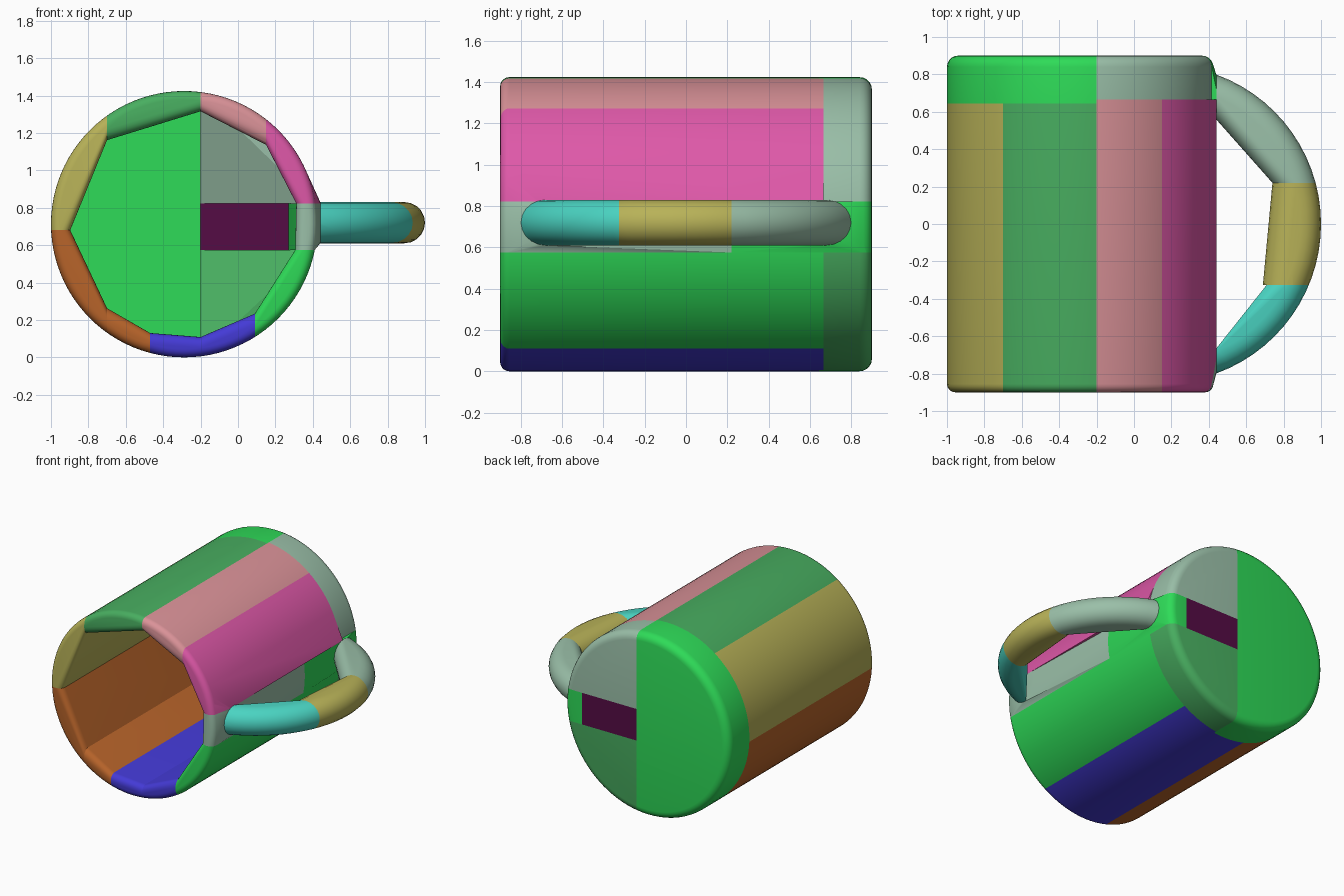
import bpy, bmesh, math
from mathutils import Vector

cube = bpy.data.objects.get("Cube")
if cube:
    bpy.data.objects.remove(cube, do_unlink=True)

BODY = Vector((-0.288, 0, 0.712))
R_OUT, R_IN, END = 0.712, 0.61, 0.9
ARC = Vector((0.15, 0, 0.72))
ARC_R, TUBE_R = 0.74, 0.11
ROOT = 0.44            # where the handle meets the cup
SPLIT = -0.2           # main vertical split
LOW, HIGH = 0.575, 0.822
FLOOR_L, FLOOR_R = 0.645, 0.665


def linear(hexa):
    vals = [int(hexa[i:i + 2], 16) / 255 for i in (0, 2, 4)]
    return [v / 12.92 if v < 0.04045 else ((v + 0.055) / 1.055) ** 2.4 for v in vals] + [1]


def material(name, hexa):
    mat = bpy.data.materials.new(name)
    mat.use_nodes = True
    mat.diffuse_color = linear(hexa)
    mat.node_tree.nodes["Principled BSDF"].inputs["Base Color"].default_value = linear(hexa)
    return mat


MATS = {name: material(name, h) for name, h in {
    "bright green": "2EDB58", "sage": "9ABFA8", "mid green": "48AE60",
    "pink": "DA9298", "magenta": "DE58A8", "olive": "B8B258",
    "brown": "B8642A", "blue": "443AD6", "cyan": "4AD4C2", "dark purple": "550C45"}.items()}


def fillet(r, y, rad, start, steps=5):
    """Quarter circle about (r, y), from the given angle."""
    return [(r + rad * math.cos(start + i * math.pi / 2 / steps),
             y + rad * math.sin(start + i * math.pi / 2 / steps)) for i in range(steps + 1)]


def revolve(points, axis, centre, steps):
    """Spin a closed profile, given as points, into a ring."""
    bm = bmesh.new()
    face = bm.faces.new([bm.verts.new(p) for p in points])
    edges = list(face.edges)
    bmesh.ops.delete(bm, geom=[face], context='FACES_ONLY')
    bmesh.ops.spin(bm, geom=edges, cent=centre, axis=axis, angle=math.tau,
                   steps=steps, use_merge=True)
    bmesh.ops.remove_doubles(bm, verts=bm.verts[:], dist=1e-5)
    return bm


def turned(profile):
    return revolve([BODY + Vector((r, y, 0)) for r, y in profile], (0, 1, 0), BODY, 96)


# Rounded wall, solid floor disc and handle ring, all cut into pieces below
LIP, EDGE = 0.045, 0.06
WALL = turned(fillet(R_IN + LIP, -END + LIP, LIP, math.pi)
              + fillet(R_OUT - LIP, -END + LIP, LIP, -math.pi / 2)
              + [(R_OUT, FLOOR_R), (R_IN, FLOOR_R)])
FLOOR = turned([(0, FLOOR_L), (R_OUT, FLOOR_L)]
               + fillet(R_OUT - EDGE, END - EDGE, EDGE, 0) + [(0, END)])
RING = revolve([ARC + Vector((ARC_R + TUBE_R * math.cos(a), 0, TUBE_R * math.sin(a)))
                for a in [i * math.tau / 20 for i in range(20)]], (0, 0, 1), ARC, 72)


def cut(source, x=(), y=(), z=(), slant=None):
    """Points of a source kept between the (low, high) limits on each axis."""
    bm = source.copy()
    planes = []
    for axis, limits in enumerate((x, y, z)):
        for side, value in zip((-1, 1), limits):
            if value is not None:
                normal = Vector((0, 0, 0))
                normal[axis] = side
                planes.append((normal * side * value, normal))
    if slant:
        planes.append(slant)
    for co, no in planes:
        bmesh.ops.bisect_plane(bm, geom=bm.verts[:] + bm.edges[:] + bm.faces[:],
                               plane_co=co, plane_no=no, clear_outer=True)
    points = [v.co.copy() for v in bm.verts]
    bm.free()
    return points


def piece(name, colour, *clouds):
    """Convex solid around the given points."""
    bm = bmesh.new()
    for cloud in clouds:
        for p in cloud:
            bm.verts.new(p)
    bmesh.ops.remove_doubles(bm, verts=bm.verts[:], dist=1e-4)
    bmesh.ops.convex_hull(bm, input=bm.verts[:])
    bmesh.ops.delete(bm, geom=[v for v in bm.verts if not v.link_faces], context='VERTS')
    bmesh.ops.dissolve_limit(bm, angle_limit=0.01, verts=bm.verts[:], edges=bm.edges[:])
    bmesh.ops.recalc_face_normals(bm, faces=bm.faces[:])
    mesh = bpy.data.meshes.new(name)
    bm.to_mesh(mesh)
    bm.free()
    mesh.materials.append(MATS[colour])
    obj = bpy.data.objects.new(name, mesh)
    bpy.context.collection.objects.link(obj)
    parts.append(obj)


parts = []
MID = BODY.z
LEFT, FOOT, SIDE = -0.7, -0.47, 0.68
L, R = (None, FLOOR_L), (None, FLOOR_R)
REAR = 0.22

# Wall staves, clockwise from the top
piece("wall_top_right", "pink", cut(WALL, (SPLIT, 0.15), R, (MID, None)))
piece("wall_upper_right", "magenta", cut(WALL, (0.15, None), R, (HIGH, None)),
      cut(RING, (0.38, ROOT), (None, FLOOR_R), (HIGH, None)))
piece("wall_right_front", "sage", cut(WALL, (0, None), (None, REAR), (LOW, HIGH)),
      cut(RING, (0.38, ROOT), (None, REAR), (LOW, HIGH)))
piece("wall_right_rear", "bright green", cut(WALL, (0, None), (REAR, None), (LOW, HIGH)),
      cut(FLOOR, (0.27, None), (FLOOR_R, None), (LOW, HIGH)),
      cut(RING, (0.38, ROOT), (REAR, None), (LOW, HIGH)))
piece("wall_lower_right", "bright green", cut(WALL, (0.09, None), R, (None, LOW)))
piece("wall_bottom_right", "blue", cut(WALL, (SPLIT, 0.09), R, (None, MID)))
piece("wall_bottom_left", "blue", cut(WALL, (FOOT, SPLIT), L, (None, MID)))
piece("wall_lower_left", "brown", cut(WALL, (LEFT, FOOT), L, (None, MID)))
piece("wall_left_low", "brown", cut(WALL, (None, LEFT), L, (None, SIDE)))
piece("wall_left_high", "olive", cut(WALL, (None, LEFT), L, (SIDE, None)))
piece("wall_top_left", "mid green", cut(WALL, (LEFT, SPLIT), L, (MID, None)))

# Closed end of the cup
BACK = (FLOOR_R, None)
piece("end_left", "bright green", cut(FLOOR, (None, SPLIT)))
piece("end_upper_right", "sage", cut(FLOOR, (SPLIT, None), BACK, (HIGH, None)))
piece("end_lower_right", "mid green", cut(FLOOR, (SPLIT, None), BACK, (None, LOW)))
piece("end_middle", "dark purple", cut(FLOOR, (SPLIT, 0.27), BACK, (LOW, HIGH)))

# Handle
FRONT = -0.325
inner = (Vector((0.71, FRONT, 0)), Vector((-0.34, 0.27, 0)))
piece("handle_front", "cyan", cut(RING, (ROOT, None), (None, FRONT), slant=inner))
piece("handle_middle", "olive", cut(RING, (ROOT, None), (FRONT, REAR)))
piece("handle_rear", "sage", cut(RING, (ROOT, None), (REAR, None)))

for source in (WALL, FLOOR, RING):
    source.free()

# Smooth the curved surfaces, keep the cuts sharp
bpy.ops.object.select_all(action='DESELECT')
for obj in parts:
    obj.select_set(True)
bpy.context.view_layer.objects.active = parts[0]
bpy.ops.object.shade_smooth_by_angle(angle=math.radians(25))
